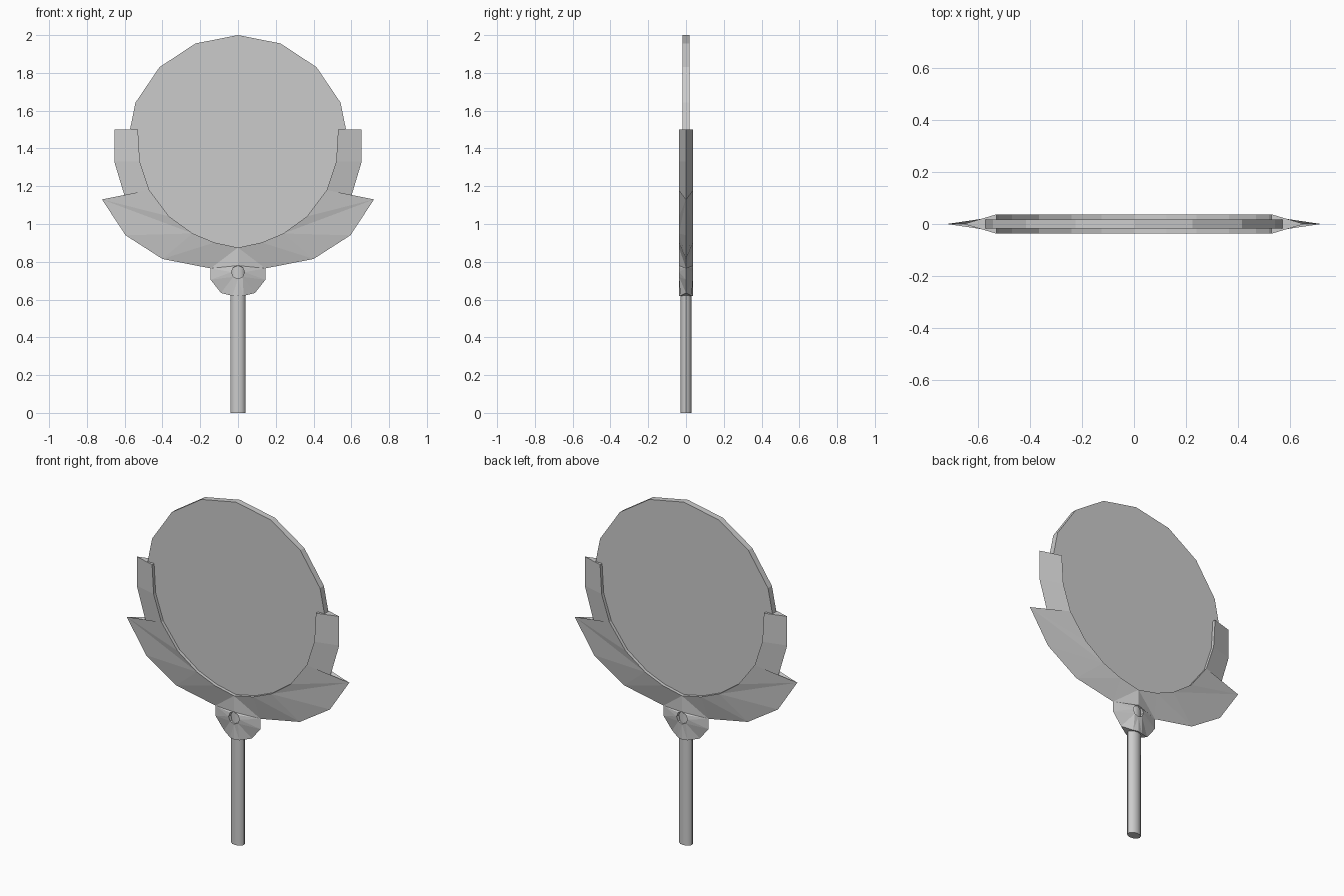
import bpy, bmesh, math

if "Cube" in bpy.data.objects:
    bpy.data.objects.remove(bpy.data.objects["Cube"])


def new_object(name, bm):
    bmesh.ops.remove_doubles(bm, verts=bm.verts, dist=0.0005)
    bmesh.ops.recalc_face_normals(bm, faces=bm.faces)
    mesh = bpy.data.meshes.new(name)
    bm.to_mesh(mesh)
    bm.free()
    obj = bpy.data.objects.new(name, mesh)
    bpy.context.collection.objects.link(obj)
    return obj


def prism(name, ring, direction):
    # Closed ring of points extruded along a direction
    bm = bmesh.new()
    a = [bm.verts.new(p) for p in ring]
    b = [bm.verts.new([p[i] + direction[i] for i in range(3)]) for p in ring]
    bm.faces.new(a)
    bm.faces.new(b[::-1])
    n = len(ring)
    for i in range(n):
        j = (i + 1) % n
        bm.faces.new((a[i], a[j], b[j], b[i]))
    return new_object(name, bm)


# Sixteen-sided disc, drawn in slightly where the guard holds it
ring = []
for k in range(16):
    t = math.tau * k / 16
    s = 0.965 if math.cos(t) < -0.1 else 1
    ring.append((0.588 * s * math.sin(t), -0.018, 1.42 + 0.58 * s * math.cos(t)))
prism("disc", ring, (0, 0.036, 0))

# Oval handle, running up inside the hub
ring = [(0.04 * math.sin(math.tau * k / 12), 0.029 * math.cos(math.tau * k / 12), 0)
        for k in range(12)]
handle = prism("handle", ring, (0, 0, 0.79))

# Guard and hub: thick inner edge (i), sharp outer edge (o), pin hole (h)
T = 0.037
inner = [(0.53, 1.5), (0.52, 1.33), (0.47, 1.18), (0.365, 1.04),
         (0.24, 0.95), (0.125, 0.902), (0, 0.875)]
outer = [(0.655, 1.5), (0.655, 1.33), (0.595, 1.13), (0.72, 1.13), (0.595, 0.94),
         (0.40, 0.815), (0.145, 0.765), (0.145, 0.705), (0.09, 0.635), (0.03, 0.62)]
hole = [(0.035 * math.sin(math.pi * k / 4), 0.745 + 0.035 * math.cos(math.pi * k / 4))
        for k in range(5)]
P = {f"i{k}": (x, T, z) for k, (x, z) in enumerate(inner)}
P.update({f"o{k}": (x, 0, z) for k, (x, z) in enumerate(outer)})
P.update({f"h{k}": (x, T, z) for k, (x, z) in enumerate(hole)})
P["o9"] = (0.03, 0.03, 0.62)
P["b"] = (0, T, 0.62)
front = """i0 o0 o1 i1,i1 o1 o2 i2,i2 o2 o3,i2 o3 i3,i3 o3 i4,i4 o3 o4,i4 o4 o5,
i4 o5 i5,i5 o5 o6,i5 o6 i6,i6 o6 h0,h0 o6 h1,h1 o6 h2,h2 o6 o7,h2 o7 h3,
h3 o7 o8,h3 o8 o9,h3 o9 h4,h4 o9 b"""
# Edges bridged from front to back: inner wall, pin hole, top ends, underside
walls = [(f"i{k}", f"i{k + 1}") for k in range(6)]
walls += [(f"h{k}", f"h{k + 1}") for k in range(4)]
walls += [("i0", "o0"), ("b", "o9"), ("o9", "o8")]

bm = bmesh.new()


def face(points):
    unique = list(dict.fromkeys(points))
    bm.faces.new([bm.verts.new(p) for p in unique])


def place(key, sx, sy):
    x, y, z = P[key]
    return (sx * x + 0.0, sy * y + 0.0, z)


for sx in (1, -1):
    for sy in (1, -1):
        for f in front.split(","):
            face([place(k, sx, sy) for k in f.split()])
    for a, b in walls:
        face([place(a, sx, 1), place(b, sx, 1), place(b, sx, -1), place(a, sx, -1)])
new_object("guard", bm)

# Smooth the handle, keeping its end sharp
bpy.ops.object.select_all(action="DESELECT")
handle.select_set(True)
bpy.context.view_layer.objects.active = handle
bpy.ops.object.shade_smooth_by_angle(angle=math.radians(40))
